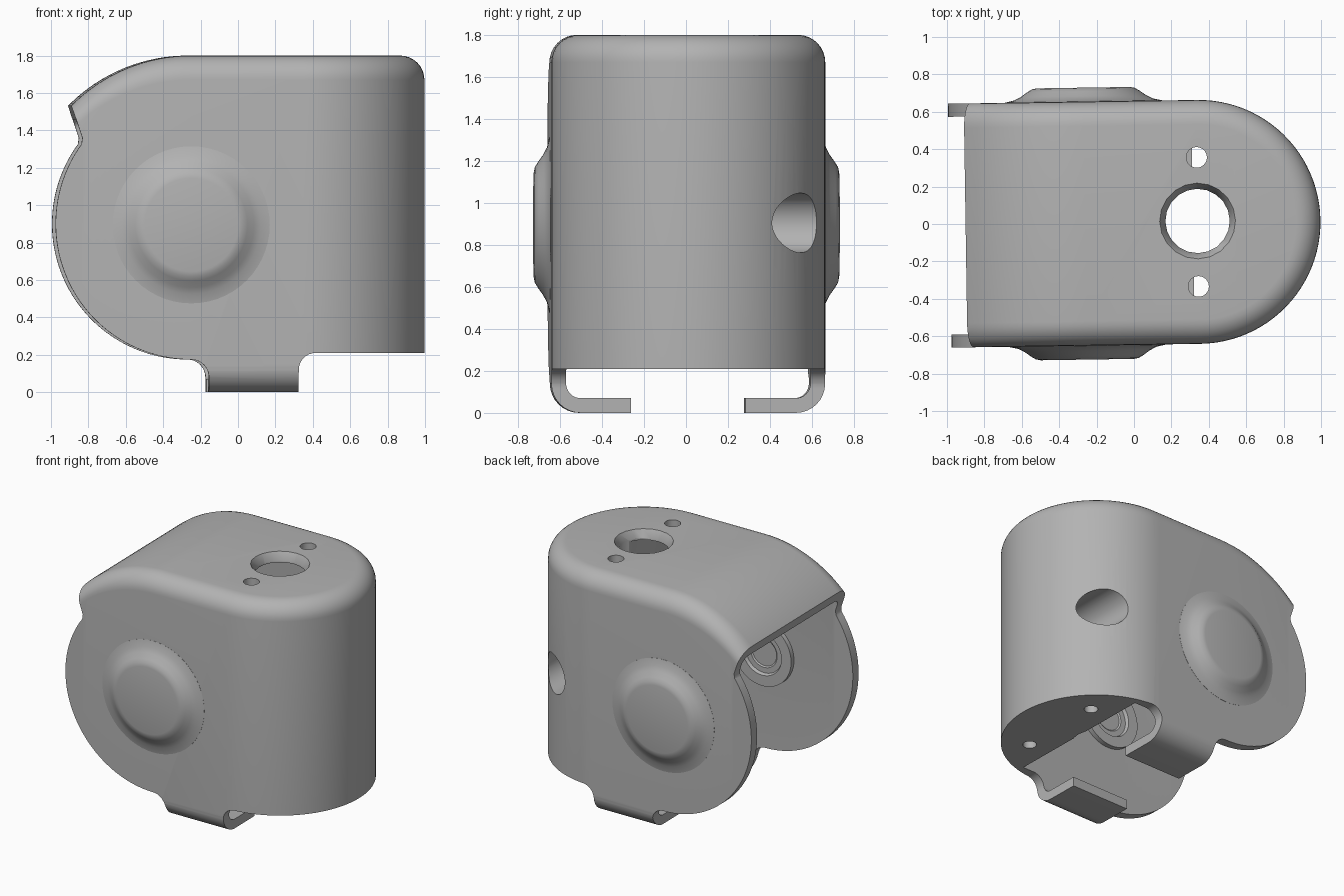
import bpy, bmesh, math
from mathutils import Matrix, Vector

cube = bpy.data.objects.get("Cube")
if cube:
    bpy.data.objects.remove(cube)

HALF, WALL = 0.652, 0.07          # half width and wall thickness
NOSE_X = 0.345                    # centre of the rounded end
HUB = Vector((-0.26, 0, 0.9))     # wheel axle centre
TWIST = 0.0152                    # slight turn about the upright axis

grey = bpy.data.materials.new("plain grey")
grey.use_nodes = True
grey.diffuse_color = (0.45, 0.45, 0.45, 1)
grey.node_tree.nodes["Principled BSDF"].inputs["Base Color"].default_value = (0.45, 0.45, 0.45, 1)


def make(name, bm):
    bmesh.ops.remove_doubles(bm, verts=bm.verts, dist=1e-5)
    bmesh.ops.recalc_face_normals(bm, faces=bm.faces)
    mesh = bpy.data.meshes.new(name)
    bm.to_mesh(mesh)
    bm.free()
    mesh.materials.append(grey)
    ob = bpy.data.objects.new(name, mesh)
    bpy.context.collection.objects.link(ob)
    return ob


def boolean(ob, other, operation):
    mod = ob.modifiers.new(operation, 'BOOLEAN')
    mod.operation, mod.object, mod.solver = operation, other, 'EXACT'
    bpy.context.view_layer.objects.active = ob
    bpy.ops.object.modifier_apply(modifier=mod.name)
    bpy.data.objects.remove(other)


def arc(cx, cz, r, start, end, steps):
    angles = [math.radians(start + (end - start) * i / steps) for i in range(steps + 1)]
    return [(cx + r * math.cos(a), cz + r * math.sin(a)) for a in angles]


def loft(name, x0, x1, half, inset, floor, r_top, r_low, rounded):
    """Long body with a curved roof and filleted long edges."""
    def roof(x):
        r = 0.9 - inset
        return HUB.z + math.sqrt(r * r - min(0, x - HUB.x) ** 2)

    turns = [i / 8 * math.pi / 2 for i in range(9)]
    levels = [(r_top * (1 - math.sin(a)), -r_top * (1 - math.cos(a)), True) for a in turns]
    levels += [(r_low * (1 - math.cos(a)), r_low * (1 - math.sin(a)), False) for a in turns]
    bend = math.pi / 2
    stations = [(x0 + (HUB.x - x0) * i / 20, None) for i in range(21)] + [(x1, None)]
    if rounded:
        stations += [(x1, bend * (1 - i / 24)) for i in range(1, 25)]
    bm = bmesh.new()
    loops = []
    for x, angle in stations:
        side = []
        for d, dz, upper in levels:
            if upper:
                d, dz = r_top - r_top * math.cos(math.asin(1 - d / r_top)), -d
            px, py = x, half - d
            if angle is not None:
                px, py = x + py * math.cos(angle), py * math.sin(angle)
            side.append((px, py, roof(px) + dz if upper else floor + dz))
        side[:9] = side[:9][::-1]
        ring = side + [(p[0], -p[1], p[2]) for p in reversed(side)]
        loops.append([bm.verts.new(p) for p in ring])
    for a, b in zip(loops, loops[1:]):
        for i in range(len(a)):
            j = (i + 1) % len(a)
            bm.faces.new((a[i], a[j], b[j], b[i]))
    bm.faces.new(loops[0])
    if not rounded:
        bm.faces.new(loops[-1])
    return make(name, bm)


def prism(points):
    """Side outline pushed across the full width."""
    bm = bmesh.new()
    face = bm.faces.new([bm.verts.new((x, -1, z)) for x, z in points])
    out = bmesh.ops.extrude_face_region(bm, geom=[face])["geom"]
    bmesh.ops.translate(bm, vec=(0, 2, 0), verts=[v for v in out if isinstance(v, bmesh.types.BMVert)])
    return make("outline_cutter", bm)


def drill(start, end, r0, r1, sides=32):
    start, end = Vector(start), Vector(end)
    axis = end - start
    turn = axis.to_track_quat('Z', 'Y').to_matrix().to_4x4()
    bm = bmesh.new()
    bmesh.ops.create_cone(bm, cap_ends=True, segments=sides, radius1=r0, radius2=r1,
                          depth=axis.length, matrix=Matrix.Translation((start + end) / 2) @ turn)
    return make("drill_cutter", bm)


def box(low, high):
    bm = bmesh.new()
    bmesh.ops.create_cube(bm, size=1)
    for v in bm.verts:
        v.co = [(lo + hi) / 2 + c * (hi - lo) for lo, hi, c in zip(low, high, v.co)]
    return make("slot_cutter", bm)


def lathe(name, profile, side):
    """Turned part on the axle; profile is radius and outward distance."""
    bm = bmesh.new()
    verts = [bm.verts.new((r, h, 0)) for r, h in profile]
    edges = [bm.edges.new(pair) for pair in zip(verts, verts[1:])]
    bmesh.ops.spin(bm, geom=verts + edges, axis=(0, 1, 0), cent=(0, 0, 0),
                   angle=2 * math.pi, steps=56)
    for v in bm.verts:
        v.co = (HUB.x + v.co.x, side * v.co.y, HUB.z - 0.005 + v.co.z)
    return make(name, bm)


# Outer housing trimmed to the side outline with cheek discs and foot tabs
housing = loft("housing", -1.1, NOSE_X, HALF, 0, 0, 0.13, 0.14, True)
outline = [(1.2, 0.21), (1.2, 2), (-1.06, 2), (-0.905, 1.545), (-0.855, 1.40), (-0.842, 1.36)]
outline += arc(HUB.x, HUB.z, 0.725, 144, 269, 44)
outline += arc(-0.26, 0.08, 0.095, 88, 0, 8)
outline += [(-0.165, -0.1), (0.315, -0.1)]
outline += arc(0.405, 0.12, 0.09, 180, 90, 8)
boolean(housing, prism(outline), 'INTERSECT')

# Wheel cavity and the gap between the foot tabs
boolean(housing, loft("cavity_cutter", -1.05, 0.5, HALF - WALL, WALL, WALL, 0.07, 0.07, False), 'DIFFERENCE')
boolean(housing, box((-1.2, -0.272, -0.2), (0.5, 0.272, 0.4)), 'DIFFERENCE')

# Chamfered stem hole, screw holes and side bore
boolean(housing, drill((0.34, 0.005, 0.1), (0.34, 0.005, 2), 0.172, 0.172, 20), 'DIFFERENCE')
boolean(housing, drill((0.34, 0.005, 1.74), (0.34, 0.005, 1.81), 0.17, 0.208, 20), 'DIFFERENCE')
for s in (-1, 1):
    boolean(housing, drill((0.34, s * 0.345, 1.2), (0.34, s * 0.345, 2), 0.055, 0.055), 'DIFFERENCE')
    boolean(housing, drill((0.67, s * 0.32, 0.1), (0.67, s * 0.32, 0.6), 0.047, 0.047), 'DIFFERENCE')
boolean(housing, drill((0.725, 0.1, 0.905), (0.725, 1, 0.905), 0.142, 0.142, 40), 'DIFFERENCE')
parts = [housing]

# Axle bosses: domed pads outside, stepped rings inside
pad = [(0, 0.075), (0.25, 0.075), (0.275, 0.07), (0.30, 0.055), (0.335, 0.03),
       (0.37, 0.012), (0.42, 0.001), (0.42, -0.02)]
ring = [(0.24, 0.01), (0.24, -0.035), (0.16, -0.035), (0.15, -0.012), (0.11, -0.012),
        (0.10, -0.004), (0, -0.004)]
for label, s in (("front", -1), ("back", 1)):
    parts.append(lathe(label + "_axle_pad", [(r, HALF + h) for r, h in pad], s))
    parts.append(lathe(label + "_inner_ring", [(r, HALF - WALL + h) for r, h in ring], s))

# Smooth shading with sharp edges kept, then the slight turn
bpy.ops.object.select_all(action='DESELECT')
for ob in parts:
    ob.select_set(True)
    ob.rotation_euler.z = TWIST
    ob.location.y = 0.006
bpy.context.view_layer.objects.active = housing
bpy.ops.object.shade_smooth_by_angle(angle=math.radians(32))
